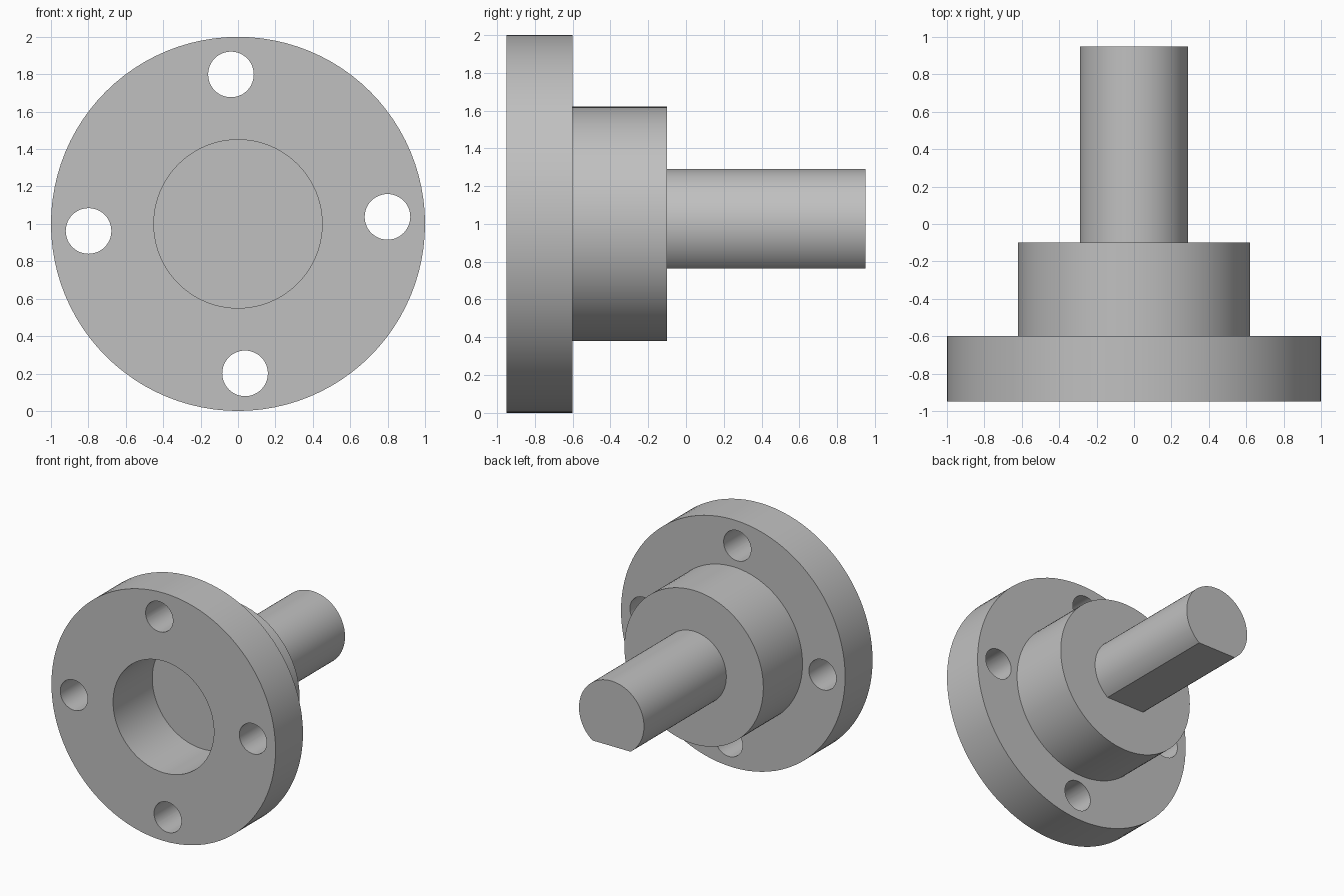
import bpy, bmesh, math
from mathutils import Vector, Matrix

cube = bpy.data.objects.get("Cube")
if cube:
    bpy.data.objects.remove(cube, do_unlink=True)

AXIS_Z = 1.0       # height of the shared centre axis, which runs along y
SEGMENTS = 96

steel = bpy.data.materials.new("grey_steel")
steel.use_nodes = True
colour = (0.53, 0.53, 0.53, 1)
steel.diffuse_color = colour
steel.node_tree.nodes["Principled BSDF"].inputs["Base Color"].default_value = colour


def finish(bm, name):
    """Turn a bmesh into a named, coloured object on the centre axis."""
    bmesh.ops.recalc_face_normals(bm, faces=bm.faces)
    mesh = bpy.data.meshes.new(name)
    bm.to_mesh(mesh)
    bm.free()
    mesh.materials.append(steel)
    obj = bpy.data.objects.new(name, mesh)
    obj.location.z = AXIS_Z
    bpy.context.collection.objects.link(obj)
    return obj


def activate(obj):
    bpy.ops.object.select_all(action='DESELECT')
    obj.select_set(True)
    bpy.context.view_layer.objects.active = obj


def lathe(name, profile):
    """Spin (radius, y) points about the y axis."""
    bm = bmesh.new()
    verts = [bm.verts.new((r, y, 0)) for r, y in profile]
    edges = [bm.edges.new(pair) for pair in zip(verts, verts[1:])]
    bmesh.ops.spin(bm, geom=verts + edges, cent=(0, 0, 0), axis=(0, 1, 0),
                   angle=math.tau, steps=SEGMENTS)
    bmesh.ops.remove_doubles(bm, verts=bm.verts, dist=0.0001)
    return finish(bm, name)


def extrude_outline(bm, outline, y0, y1):
    """Extrude a closed (x, z) outline along y."""
    face = bm.faces.new([bm.verts.new((x, y0, z)) for x, z in outline])
    new = bmesh.ops.extrude_face_region(bm, geom=[face])["geom"]
    moved = [v for v in new if isinstance(v, bmesh.types.BMVert)]
    bmesh.ops.translate(bm, verts=moved, vec=(0, y1 - y0, 0))


def arc(radius, start, end, count, cx=0, cz=0):
    angles = [start + (end - start) * i / (count - 1) for i in range(count)]
    return [(cx + radius * math.cos(a), cz + radius * math.sin(a)) for a in angles]


# Flange and hub with the blind bore in the front
flange_hub = lathe("flange_and_hub", [
    (0, -0.45), (0.45, -0.45), (0.45, -0.95), (1, -0.95),
    (1, -0.6), (0.62, -0.6), (0.62, -0.1), (0, -0.1)])

# Four bolt holes, slightly turned about the axis
bm = bmesh.new()
for i in range(4):
    a = math.radians(2.7) + i * math.pi / 2
    hole = arc(0.122, 0, math.tau, 49, 0.8 * math.cos(a), 0.8 * math.sin(a))[:-1]
    extrude_outline(bm, hole, -1.1, -0.5)
cutter = finish(bm, "bolt_hole_cutter")
cutter.hide_render = True
drill = flange_hub.modifiers.new("bolt_holes", 'BOOLEAN')
drill.object = cutter
drill.operation = 'DIFFERENCE'
drill.solver = 'EXACT'
activate(flange_hub)
bpy.ops.object.modifier_apply(modifier=drill.name)
bpy.data.objects.remove(cutter, do_unlink=True)

# Shaft with a flat along its underside
radius, flat = 0.29, -0.235
edge = math.asin(flat / radius)
bm = bmesh.new()
extrude_outline(bm, arc(radius, edge, math.pi - edge, 72), -0.12, 0.95)
shaft = finish(bm, "d_shaft")

for part in (flange_hub, shaft):
    activate(part)
    bpy.ops.object.shade_smooth_by_angle(angle=math.radians(30))
